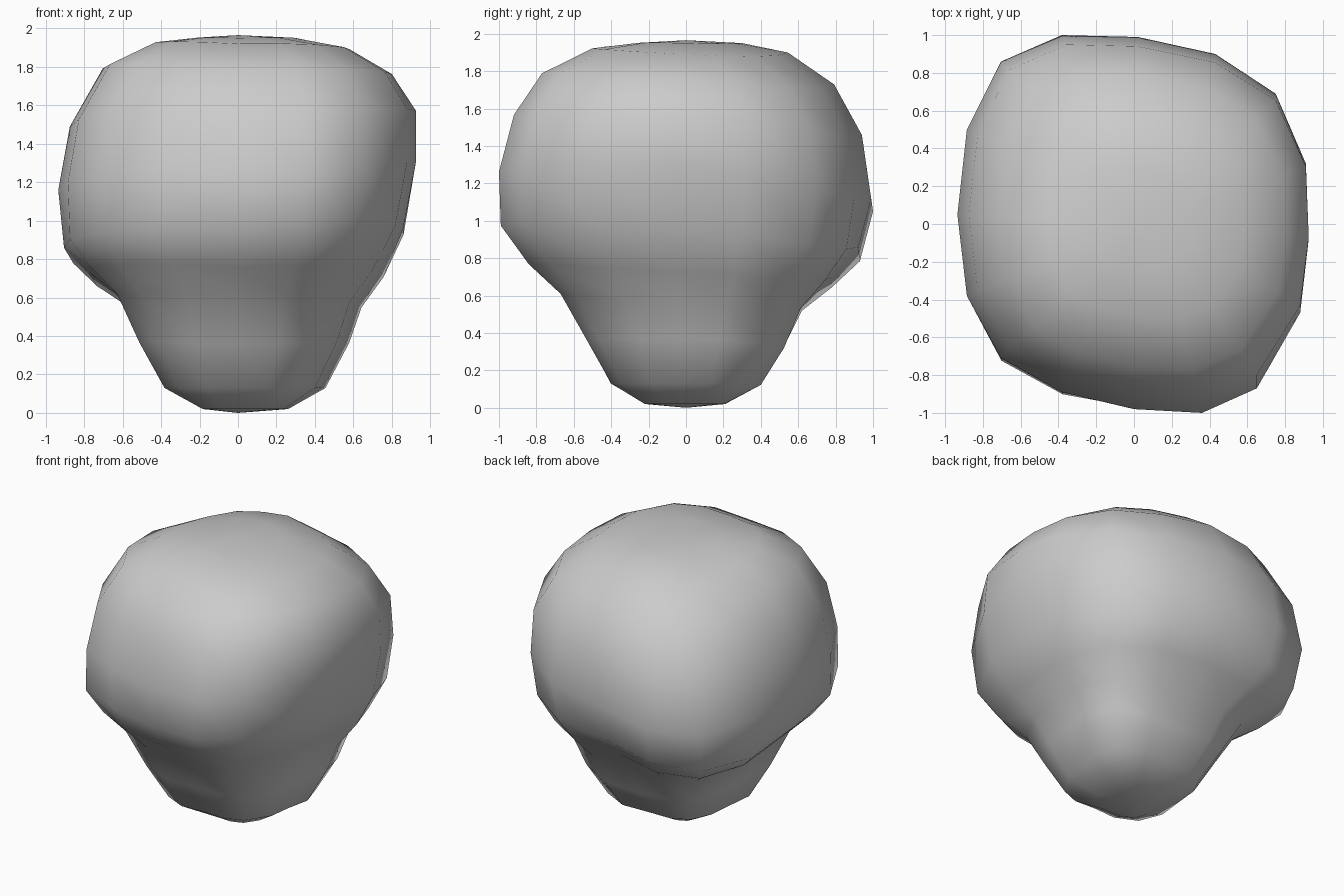
import bpy, bmesh, math

if "Cube" in bpy.data.objects:
    bpy.data.objects.remove(bpy.data.objects["Cube"])

# Plan outline at the widest height, counter-clockwise from the right side
PLAN = [(.925, -.08), (.91, .32), (.75, .69), (.43, .90), (.02, .99), (-.38, 1.0),
        (-.70, .86), (-.88, .50), (-.93, .05), (-.88, -.38), (-.70, -.71),
        (-.38, -.89), (0, -.98), (.36, -1.0), (.65, -.87), (.88, -.47)]

# Rings from top to foot: (reach, height) on the right, back, left and front,
# then widening of the two blunt corners and strength of the corner tilt
RINGS = [
    ((.30, 1.95), (.30, 1.95), (.22, 1.95), (.25, 1.95), 0, .1),
    ((.58, 1.89), (.55, 1.90), (.45, 1.92), (.50, 1.92), 0, .4),
    ((.80, 1.76), (.80, 1.73), (.70, 1.80), (.77, 1.78), 0, .8),
    ((.925, 1.57), (.95, 1.46), (.87, 1.50), (.92, 1.55), 0, 1),
    ((.925, 1.30), (1.0, 1.12), (.93, 1.17), (1.0, 1.24), 0, 1),
    ((.86, .96), (.93, .86), (.90, .87), (.99, .96), .03, 1),
    ((.74, .73), (.78, .70), (.77, .74), (.84, .76), .07, .8),
    ((.61, .56), (.62, .54), (.61, .61), (.67, .61), .12, .4),
    ((.54, .37), (.52, .31), (.49, .37), (.53, .36), .15, 0),
    ((.42, .13), (.39, .12), (.36, .13), (.40, .13), .17, 0),
    ((.25, .02), (.21, .02), (.18, .02), (.22, .02), .10, 0),
]


def ring_point(ring, p):
    """Scale one plan point to a ring and blend the heights of its two sides."""
    right, back, left, front, widen, tilt = ring
    u, v = p[0] / .925, p[1]
    a = math.atan2(v, u)
    c, s = math.cos(a), math.sin(a)
    side_x = right if c > 0 else left
    side_y = back if s > 0 else front
    corner = math.sin(2 * a)
    if corner > 0:      # back right and front left corners
        k = 1 + widen * corner
        lift = -.04 if c > 0 else .03
    else:               # front right and back left corners
        k = 1
        lift = .02 if c > 0 else -.11
    z = side_x[1] * c * c + side_y[1] * s * s + lift * tilt * abs(corner)
    return u * k * side_x[0], v * k * side_y[0], z


# Lofted bulb with narrow foot
bm = bmesh.new()
loops = [[bm.verts.new(ring_point(r, p)) for p in PLAN] for r in RINGS]
n = len(PLAN)
for upper, lower in zip(loops, loops[1:]):
    for i in range(n):
        j = (i + 1) % n
        bm.faces.new((upper[i], lower[i], lower[j], upper[j]))

# Closed top and underside
for loop, height in ((loops[0], 1.965), (loops[-1], 0)):
    pole = bm.verts.new((0, 0, height))
    for i in range(n):
        bm.faces.new((loop[i], loop[(i + 1) % n], pole))

bmesh.ops.recalc_face_normals(bm, faces=bm.faces[:])
for f in bm.faces:
    f.smooth = True
mesh = bpy.data.meshes.new("rounded_bulb")
bm.to_mesh(mesh)
bm.free()
bpy.context.collection.objects.link(bpy.data.objects.new("rounded_bulb", mesh))
